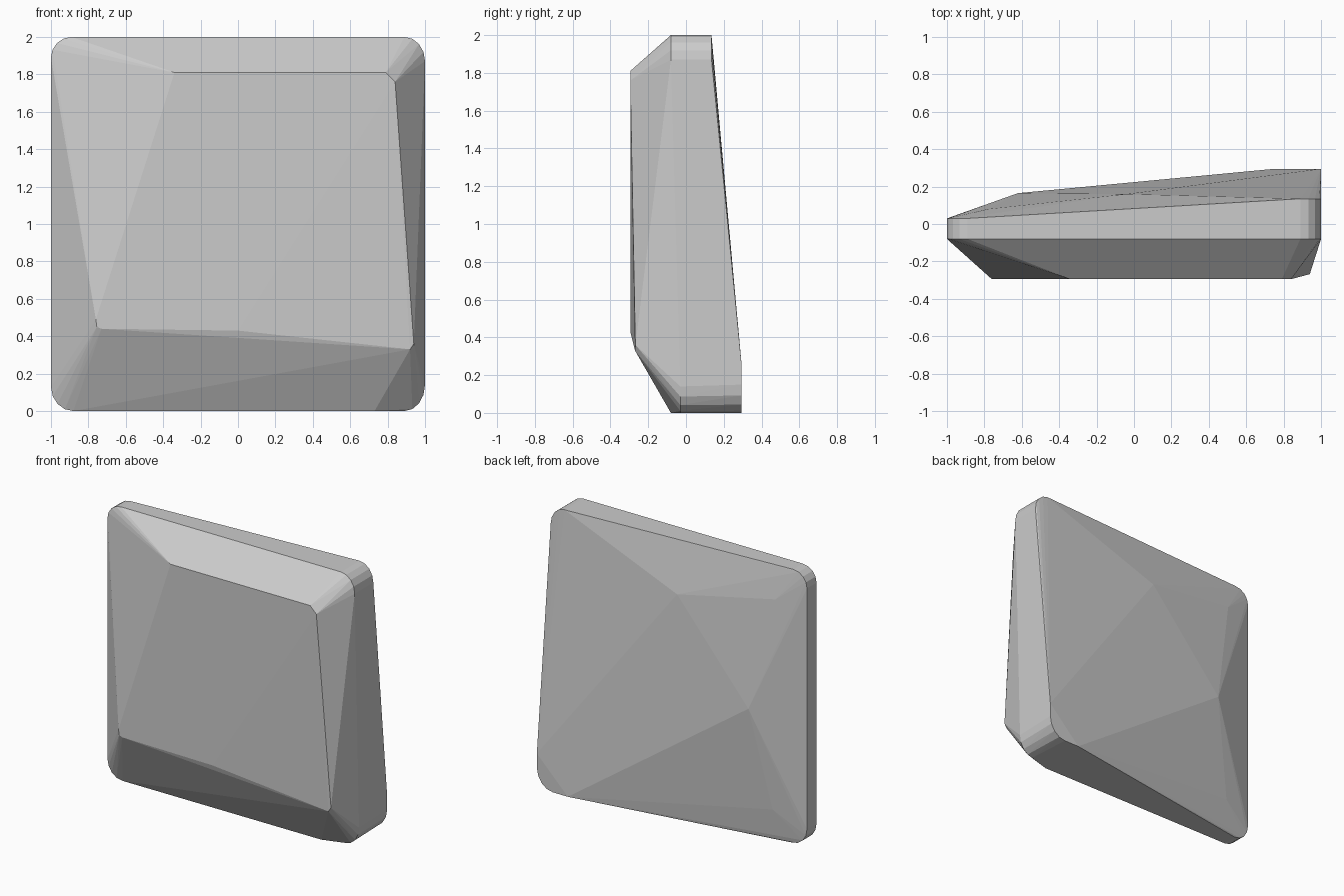
import bpy, bmesh
from math import sin, cos, pi

if "Cube" in bpy.data.objects:
    bpy.data.objects.remove(bpy.data.objects["Cube"])


def corner(sx, top, y, r):
    """Rounded corner of the square outline; r = (width, height) of the rounding."""
    pts = []
    for i in range(5):
        a = i * pi / 8
        x = sx * (1 - r[0] * (1 - cos(a)))
        d = r[1] * (1 - sin(a))
        pts.append((x, y, 2 - d if top else d))
    return pts


# front and back rims of the slab (the back rim slopes toward the lower right)
points = []
points += corner(-1, True, -0.08, (0.11, 0.11)) + corner(-1, True, 0.03, (0.11, 0.11))
points += corner(1, True, -0.08, (0.11, 0.13)) + corner(1, True, 0.135, (0.11, 0.13))
points += corner(-1, False, -0.08, (0.12, 0.13)) + corner(-1, False, 0.03, (0.12, 0.13))
points += corner(1, False, -0.03, (0.11, 0.14)) + corner(1, False, 0.295, (0.13, 0.15))
points += [(0.73, -0.08, 0), (0.75, 0.295, 0), (1, 0.295, 0.25)]

# chiselled front face
points += [(-0.34, -0.295, 1.81), (0.79, -0.295, 1.81), (0.84, -0.295, 1.76),
           (-0.76, -0.295, 0.49), (-0.755, -0.295, 0.45), (-0.73, -0.295, 0.44),
           (0, -0.295, 0.43), (0.92, -0.27, 0.33), (0.94, -0.268, 0.36)]

# facet peaks of the back face
points += [(-0.04, 0.16, 1.64), (-0.62, 0.165, 0.96),
           (-0.76, 0.085, 0.23), (-0.78, 0.08, 1.77)]

# wrap the facets into one closed slab
bm = bmesh.new()
for p in points:
    bm.verts.new(p)
bmesh.ops.convex_hull(bm, input=bm.verts[:])
loose = [v for v in bm.verts if not v.link_faces]
bmesh.ops.delete(bm, geom=loose, context='VERTS')
bmesh.ops.recalc_face_normals(bm, faces=bm.faces[:])
mesh = bpy.data.meshes.new("stone_slab")
bm.to_mesh(mesh)
bm.free()
slab = bpy.data.objects.new("stone_slab", mesh)
bpy.context.collection.objects.link(slab)
